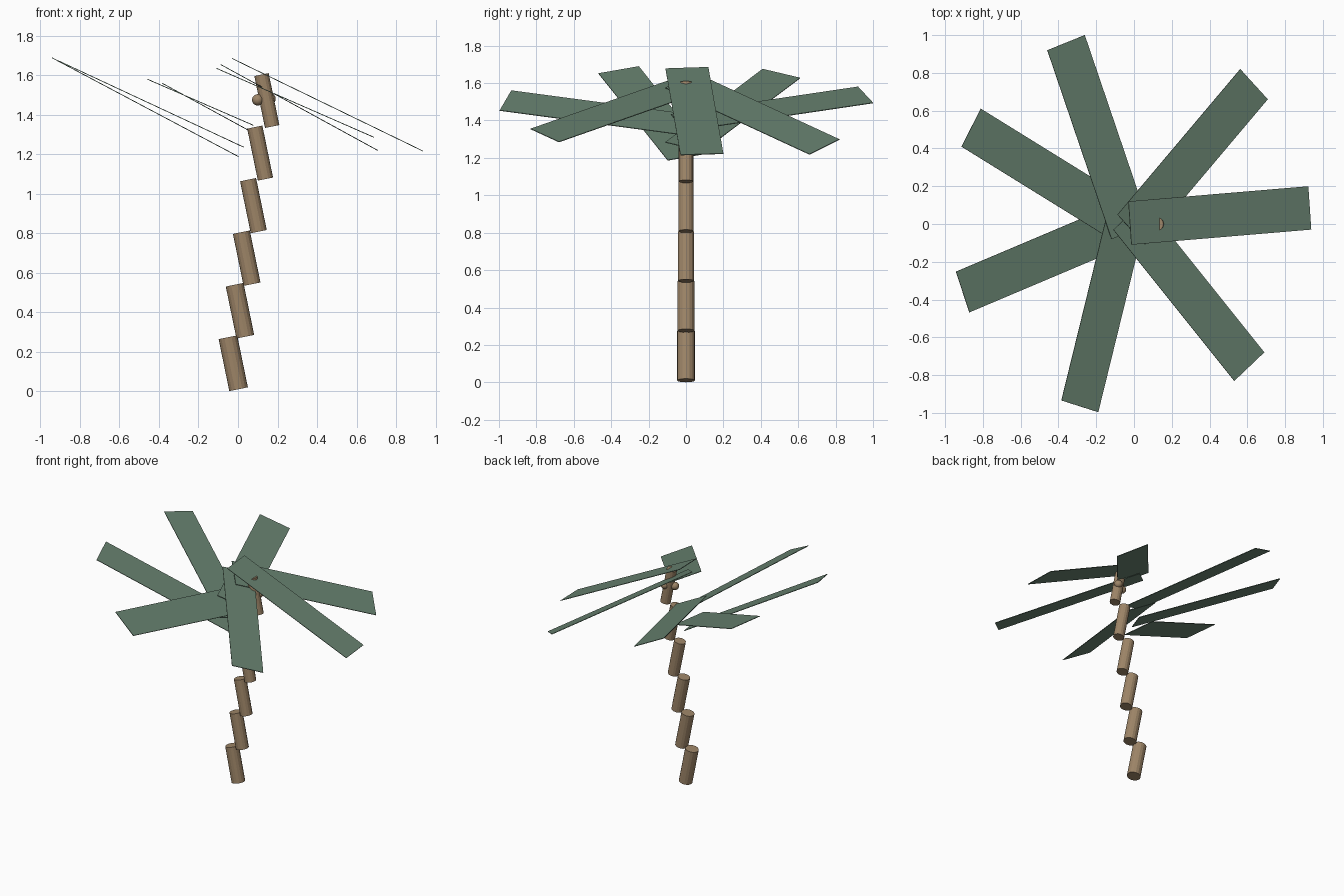
import bpy
import bmesh
from mathutils import Vector, Matrix

cube = bpy.data.objects.get("Cube")
if cube:
    bpy.data.objects.remove(cube)


def material(name, colour):
    mat = bpy.data.materials.new(name)
    mat.use_nodes = True
    mat.diffuse_color = colour
    mat.node_tree.nodes["Principled BSDF"].inputs["Base Color"].default_value = colour
    return mat


bark = material("bark_brown", (0.34, 0.235, 0.138, 1))
green = material("leaf_green", (0.138, 0.223, 0.162, 1))


def add_object(name, bm, mat):
    mesh = bpy.data.meshes.new(name)
    bm.to_mesh(mesh)
    bm.free()
    mesh.materials.append(mat)
    obj = bpy.data.objects.new(name, mesh)
    bpy.context.collection.objects.link(obj)
    return obj


# Trunk: leaning drums stacked in steps, each a little slimmer
lean = Vector((-0.054, 0, 0.263))
turn = lean.to_track_quat('Z', 'Y').to_matrix().to_4x4()
for i in range(6):
    base = Vector((0.003 + 0.034 * i, 0, 0.01 + 0.266 * i))
    radius = 0.048 - 0.0022 * i
    bm = bmesh.new()
    bmesh.ops.create_cone(bm, cap_ends=True, segments=16, radius1=radius,
                          radius2=radius, depth=lean.length,
                          matrix=Matrix.Translation(base + lean / 2) @ turn)
    add_object(f"trunk_segment_{i + 1}", bm, bark)

# Nuts clustered near the top of the trunk
for i, spot in enumerate([(0.1, -0.01, 1.475), (0.162, 0.025, 1.48)]):
    bm = bmesh.new()
    bmesh.ops.create_uvsphere(bm, u_segments=16, v_segments=10, radius=0.029,
                              matrix=Matrix.Translation(spot))
    for face in bm.faces:
        face.smooth = True
    add_object(f"nut_{i + 1}", bm, bark)


# Leaves: thin flat boards, each lying in a plane that falls towards +x
def leaf(name, root, tip, height, fall, half_width=0.115, thickness=0.004):
    def on_plane(p):
        return Vector((p[0], p[1], height - fall * p[0]))
    a, b = on_plane(root), on_plane(tip)
    normal = Vector((fall, 0, 1)).normalized()
    side = normal.cross(b - a).normalized() * half_width
    up = normal * thickness / 2
    bm = bmesh.new()
    face = bm.faces.new([bm.verts.new(p - up) for p in
                         (a - side, a + side, b + side, b - side)])
    top = bmesh.ops.extrude_face_region(bm, geom=[face])["geom"]
    bmesh.ops.translate(bm, vec=up * 2,
                        verts=[v for v in top if isinstance(v, bmesh.types.BMVert)])
    bmesh.ops.recalc_face_normals(bm, faces=bm.faces)
    add_object(name, bm, green)


leaf("leaf_left", (-0.022, 0.005), (0.93, 0.085), 1.67, 0.485)
leaf("leaf_back_left", (-0.015, -0.03), (0.635, 0.74), 1.606, 0.547)
leaf("leaf_front_left", (-0.03, 0.045), (0.61, -0.755), 1.587, 0.438)
leaf("leaf_back", (-0.02, -0.04), (-0.36, 0.96), 1.38, 0.435)
leaf("leaf_front", (-0.042, 0.035), (-0.287, -0.965), 1.35, 0.545)
leaf("leaf_back_right", (-0.022, -0.01), (-0.862, 0.51), 1.249, 0.466)
leaf("leaf_front_right", (-0.032, 0.01), (-0.907, -0.36), 1.189, 0.53)
